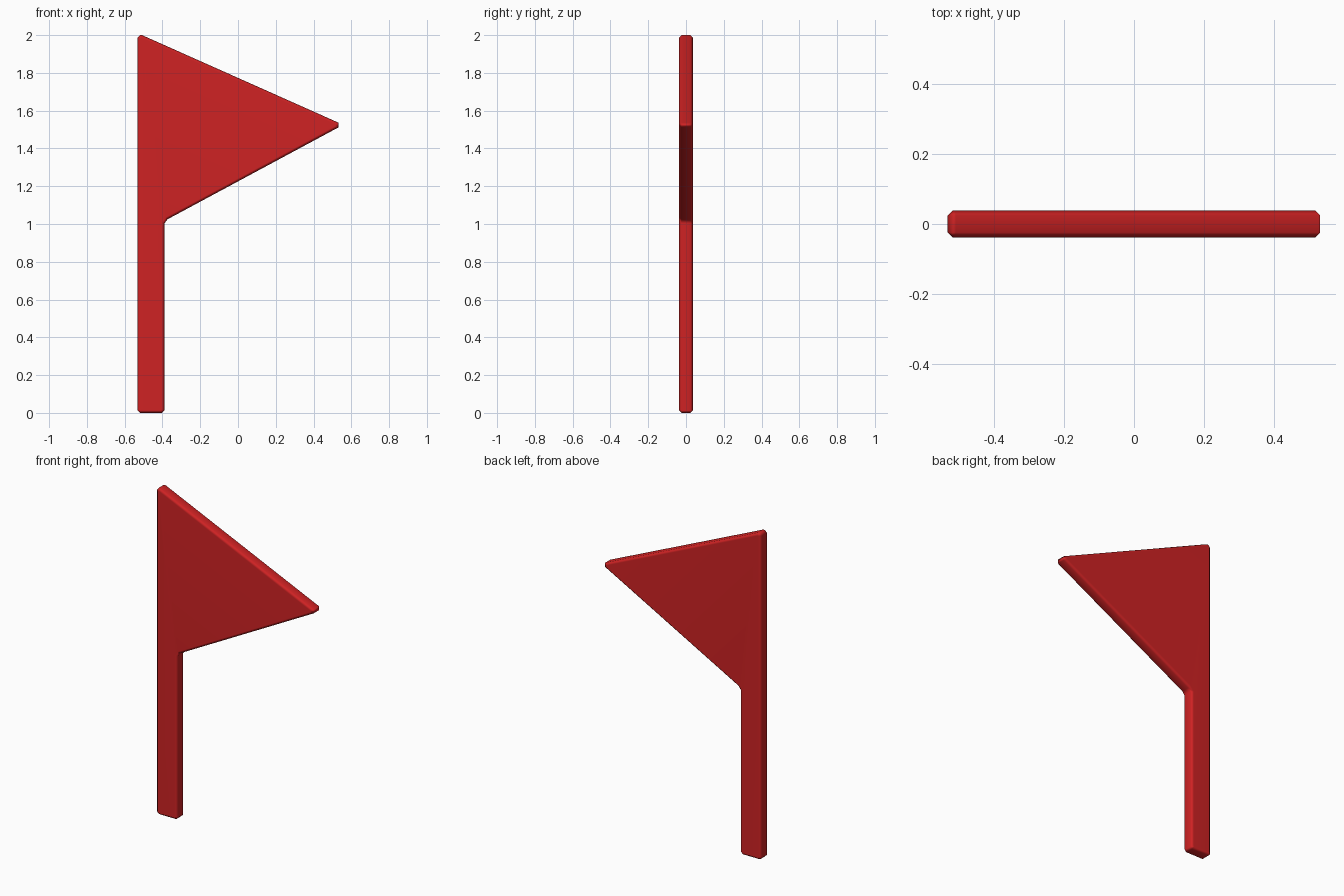
import bpy, bmesh, math

if "Cube" in bpy.data.objects:
    bpy.data.objects.remove(bpy.data.objects["Cube"])

# Single red material
red = bpy.data.materials.new("red")
red.diffuse_color = (0.62, 0.016, 0.017, 1)
red.use_nodes = True
red.node_tree.nodes["Principled BSDF"].inputs["Base Color"].default_value = red.diffuse_color

# Outline of pole and pennant in x, z with clipped corners
outline = [(-0.519, 0), (-0.402, 0), (-0.389, 0.013), (-0.389, 1.003),
           (-0.373, 1.025), (0.531, 1.511), (0.531, 1.537), (-0.508, 2.0),
           (-0.519, 2.0), (-0.532, 1.985), (-0.532, 0.013)]
HALF = 0.038

# Extrude the outline through the thickness
bm = bmesh.new()
front = bm.faces.new([bm.verts.new((x, -HALF, z)) for x, z in outline])
res = bmesh.ops.extrude_face_region(bm, geom=[front], use_keep_orig=True)
for v in res["geom"]:
    if isinstance(v, bmesh.types.BMVert):
        v.co.y = HALF
bmesh.ops.recalc_face_normals(bm, faces=bm.faces[:])

# Chamfer the front and back rims
rims = [e for e in bm.edges if abs(e.verts[0].co.y - e.verts[1].co.y) < 1e-5]
bmesh.ops.bevel(bm, geom=rims, offset=0.014, segments=1, profile=0.5,
                affect='EDGES', clamp_overlap=True)
bmesh.ops.recalc_face_normals(bm, faces=bm.faces[:])

mesh = bpy.data.meshes.new("pennant_flag")
bm.to_mesh(mesh)
bm.free()
mesh.materials.append(red)
flag = bpy.data.objects.new("pennant_flag", mesh)
bpy.context.collection.objects.link(flag)

# Soft rims, with flat broad faces
bpy.context.view_layer.objects.active = flag
flag.select_set(True)
bpy.ops.object.shade_smooth_by_angle(angle=math.radians(60))
wn = flag.modifiers.new("flat_faces", 'WEIGHTED_NORMAL')
wn.keep_sharp = True
